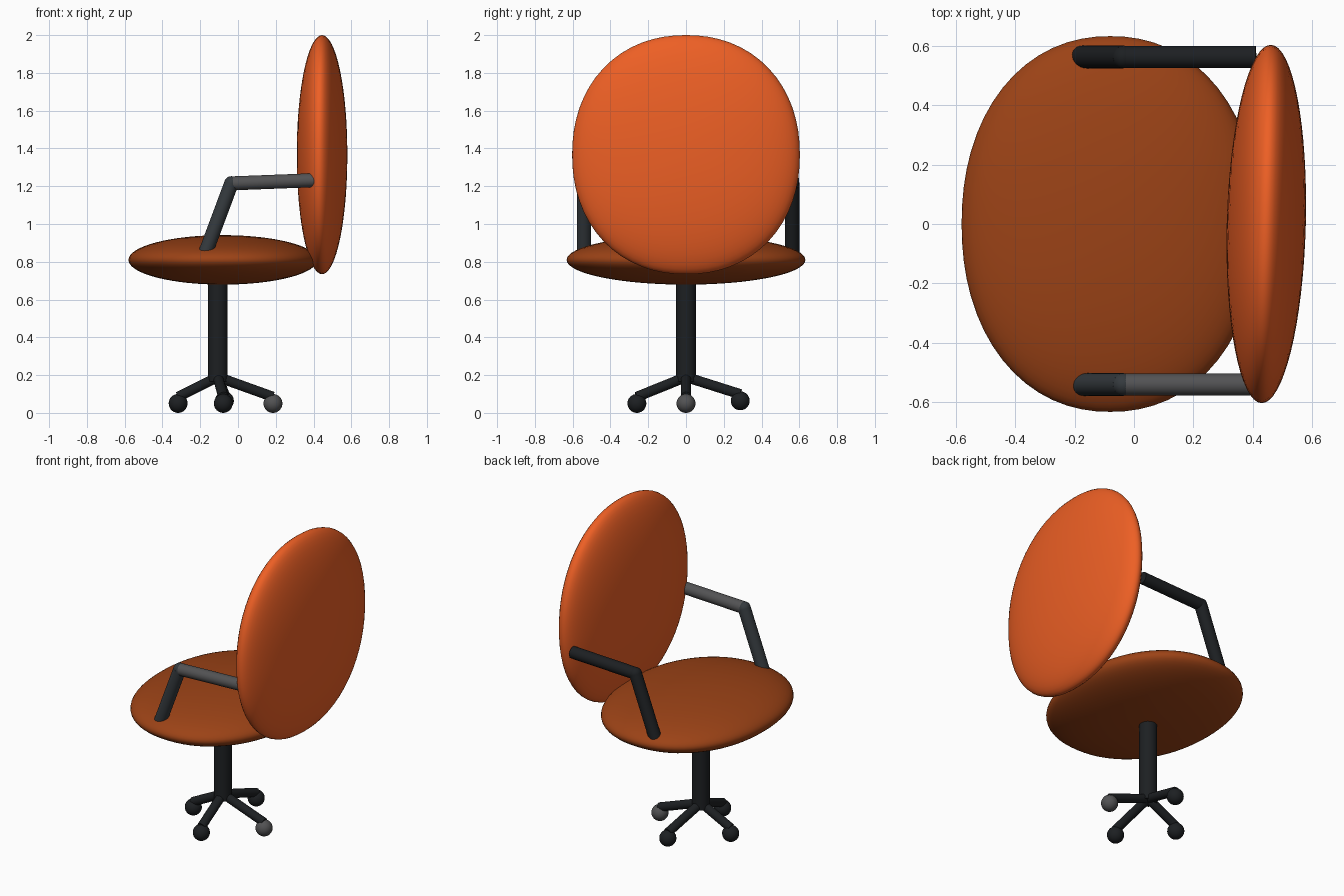
import bpy, math
from mathutils import Vector, Matrix

if "Cube" in bpy.data.objects:
    bpy.data.objects.remove(bpy.data.objects["Cube"])


def material(name, rgb):
    m = bpy.data.materials.new(name)
    m.diffuse_color = (*rgb, 1)
    m.use_nodes = True
    m.node_tree.nodes["Principled BSDF"].inputs["Base Color"].default_value = m.diffuse_color
    return m


ORANGE = material("orange", (0.85, 0.115, 0.018))
BROWN = material("brown", (0.33, 0.055, 0.008))
BLACK = material("black", (0.012, 0.014, 0.016))
SLATE = material("slate", (0.035, 0.042, 0.048))
GREY = material("grey", (0.085, 0.085, 0.088))


def finish(name, mat):
    ob = bpy.context.object
    ob.name = name
    ob.data.materials.append(mat)
    bpy.ops.object.shade_smooth_by_angle(angle=math.radians(40))
    return ob


def cushion(name, centre, half, rot, mat, power=2.15):
    """Lens-like pad with a slightly squared outline; thin along local z."""
    bpy.ops.mesh.primitive_uv_sphere_add(segments=64, ring_count=32, radius=1)
    ob = bpy.context.object
    for v in ob.data.vertices:
        a = math.atan2(v.co.y, v.co.x)
        k = (abs(math.cos(a)) ** power + abs(math.sin(a)) ** power) ** (-1 / power)
        v.co = (v.co.x * k * half[0], v.co.y * k * half[1], v.co.z * half[2])
    ob.data.transform(Matrix.Translation(centre) @ rot)
    return finish(name, mat)


def rod(name, start, end, radius, mat):
    a, b = Vector(start), Vector(end)
    d = b - a
    bpy.ops.mesh.primitive_cylinder_add(
        vertices=24, radius=radius, depth=d.length, location=(a + b) / 2,
        rotation=d.to_track_quat('Z', 'Y').to_euler())
    return finish(name, mat)


def ball(name, centre, radius, mat):
    bpy.ops.mesh.primitive_uv_sphere_add(segments=24, ring_count=16,
                                         radius=radius, location=centre)
    return finish(name, mat)


# Seat and upright backrest (turned slightly about z)
cushion("seat", (-0.08, 0, 0.81), (0.50, 0.632, 0.131), Matrix(), BROWN)
back_turn = (Matrix.Rotation(math.radians(-1.5), 4, 'Z')
             @ Matrix.Rotation(math.radians(90), 4, 'Y'))
cushion("backrest", (0.445, 0, 1.367), (0.633, 0.603, 0.133), back_turn, ORANGE)

# Central post
rod("post", (-0.107, 0, 0.165), (-0.107, 0, 0.75), 0.052, BLACK)

# Four splayed legs with ball feet
feet = {"left": (-0.317, 0.0, 0.05, BLACK), "right": (0.185, 0.0, 0.05, GREY),
        "front": (-0.078, -0.26, 0.05, BLACK), "rear": (-0.072, 0.287, 0.064, BLACK)}
for side, (x, y, z, mat) in feet.items():
    rod(side + "_leg", (-0.107, 0, 0.19), (x, y, z + 0.035), 0.027, BLACK)
    ball(side + "_foot", (x, y, z), 0.05, mat)

# Bent armrests, one on each side
for side, y, low, top in (("front", -0.54, SLATE, GREY), ("rear", 0.562, BLACK, BLACK)):
    elbow = (-0.035, y, 1.215)
    rod(side + "_arm_support", (-0.175, y, 0.84), elbow, 0.038, low)
    rod(side + "_armrest", elbow, (0.41, y, 1.232), 0.037, top)
    ball(side + "_arm_elbow", elbow, 0.038, low)
